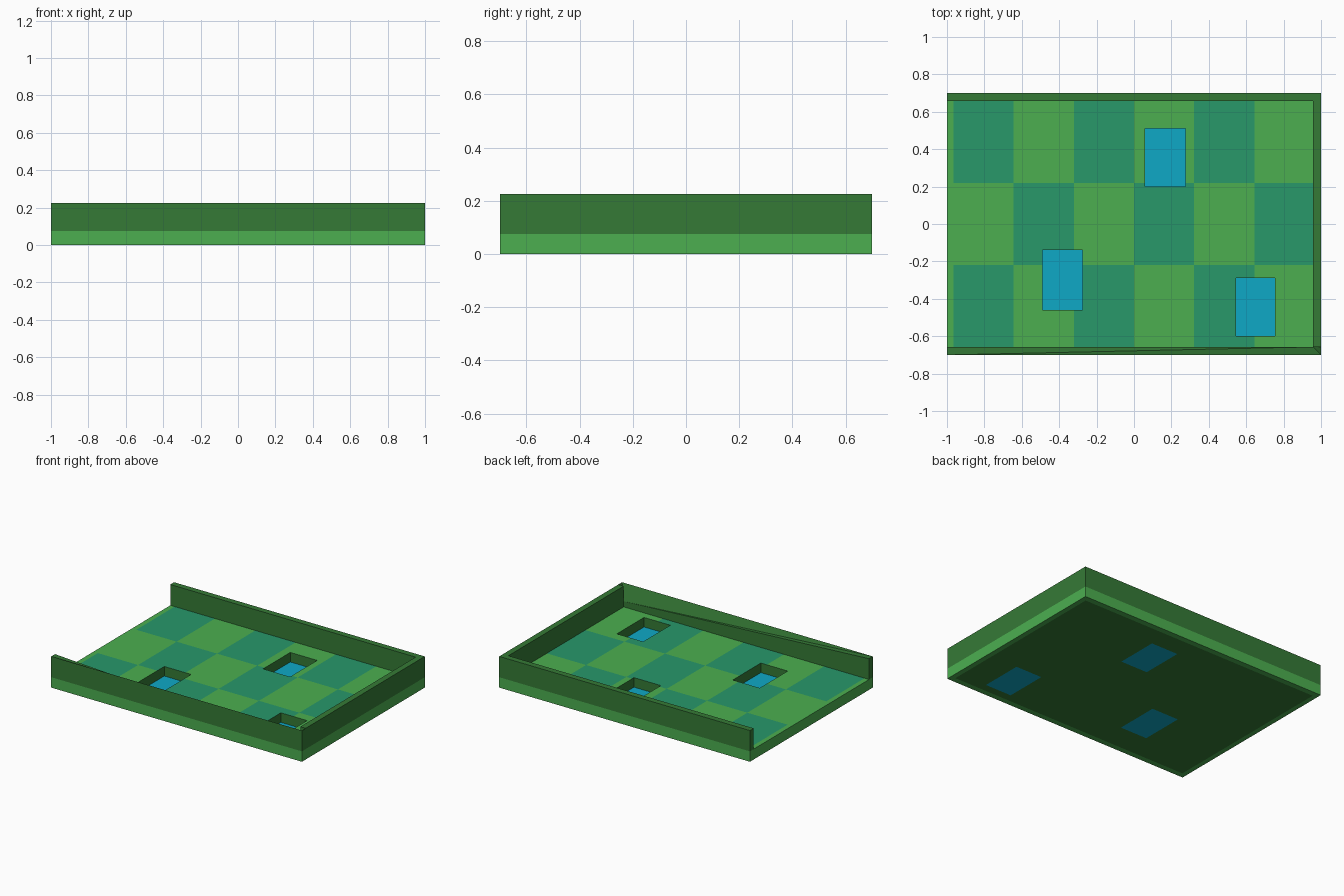
import bpy, bmesh

if "Cube" in bpy.data.objects:
    bpy.data.objects.remove(bpy.data.objects["Cube"])


def material(name, hex_code):
    rgb = [int(hex_code[i:i + 2], 16) / 255 for i in (0, 2, 4)]
    lin = [c / 12.92 if c <= 0.04045 else ((c + 0.055) / 1.055) ** 2.4 for c in rgb]
    m = bpy.data.materials.new(name)
    m.diffuse_color = (*lin, 1)
    m.use_nodes = True
    m.node_tree.nodes["Principled BSDF"].inputs["Base Color"].default_value = m.diffuse_color
    return m


LIGHT = material("light_green", "4CAF50")
DARK = material("dark_green", "357A36")
TEAL = material("teal", "28986A")
BLUE = material("blue", "0FA9C6")


def finish(name, bm, mats):
    bmesh.ops.recalc_face_normals(bm, faces=bm.faces)
    me = bpy.data.meshes.new(name)
    bm.to_mesh(me)
    bm.free()
    for m in mats:
        me.materials.append(m)
    ob = bpy.data.objects.new(name, me)
    bpy.context.collection.objects.link(ob)
    return ob


def box(name, x0, x1, y0, y1, z0, z1, mat):
    bm = bmesh.new()
    bmesh.ops.create_cube(bm, size=1)
    for v in bm.verts:
        v.co.x = x1 if v.co.x > 0 else x0
        v.co.y = y1 if v.co.y > 0 else y0
        v.co.z = z1 if v.co.z > 0 else z0
    return finish(name, bm, [mat])


W, D, H, TOP = 1.0, 0.7, 0.075, 0.225   # outer half sizes, floor and wall heights
IX, IY = 0.965, 0.66                    # inner panel half sizes
T = 0.043                               # wall thickness
HOLES = [(0.06, 0.275, 0.20, 0.51), (-0.49, -0.275, -0.46, -0.14),
         (0.545, 0.755, -0.60, -0.29)]

# base rim: a flat ring around the panel
bm = bmesh.new()
ring = []
for w, d in ((W, D), (IX, IY)):
    for z in (0, H):
        ring.append([bm.verts.new((sx * w, sy * d, z))
                     for sx, sy in ((-1, -1), (1, -1), (1, 1), (-1, 1))])
for a, b in ((0, 1), (1, 3), (3, 2), (2, 0)):
    for i in range(4):
        j = (i + 1) % 4
        bm.faces.new((ring[a][i], ring[a][j], ring[b][j], ring[b][i]))
finish("base_rim", bm, [LIGHT])

# chequered panel with rectangular pits, extruded from a grid of cells
tile_w, tile_d = 2 * IX / 6, 2 * IY / 3
xs = sorted({-IX + i * tile_w for i in range(7)} | {x for h in HOLES for x in h[:2]})
ys = sorted({-IY + i * tile_d for i in range(4)} | {y for h in HOLES for y in h[2:]})
bm = bmesh.new()
tops = {}
for x0, x1 in zip(xs, xs[1:]):
    for y0, y1 in zip(ys, ys[1:]):
        cx, cy = (x0 + x1) / 2, (y0 + y1) / 2
        if any(h[0] < cx < h[1] and h[2] < cy < h[3] for h in HOLES):
            continue
        f = bm.faces.new([bm.verts.new((x, y, H)) for x, y in
                          ((x0, y0), (x1, y0), (x1, y1), (x0, y1))])
        even = (int((cx + IX) / tile_w) + int((cy + IY) / tile_d)) % 2 == 0
        f.material_index = 1 if even else 2
bmesh.ops.remove_doubles(bm, verts=bm.verts, dist=1e-5)
bottom = bmesh.ops.duplicate(bm, geom=bm.verts[:] + bm.edges[:] + bm.faces[:])
rim = [e for e in bm.edges if e.is_boundary]
for g in bottom["geom"]:
    if isinstance(g, bmesh.types.BMVert):
        g.co.z = 0
    elif isinstance(g, bmesh.types.BMFace):
        g.material_index = 0
bmesh.ops.bridge_loops(bm, edges=[]) if not rim else None
low = {(round(v.co.x, 4), round(v.co.y, 4)): v for v in bm.verts if v.co.z < H / 2}
for e in rim:
    a, b = e.verts
    if a.co.z > H / 2:
        c, d = (low[(round(v.co.x, 4), round(v.co.y, 4))] for v in (b, a))
        bm.faces.new((a, b, c, d)).material_index = 0
finish("chequered_panel", bm, [DARK, TEAL, LIGHT])

# blue pit floors
for i, h in enumerate(HOLES):
    box(f"pit_floor_{i + 1}", *h, 0, 0.006, BLUE)

# back and right walls
box("back_wall", -W, W, D - T, D, H, TOP, DARK)
box("right_wall", W - T, W, -D + T, D - T, H, TOP, DARK)

# front wall: its top twists down at the inner right corner
bm = bmesh.new()
plan = [(-W, -D, TOP), (W, -D, TOP), (W, -D + T, TOP), (W - T, -D + T, 0.115), (-W, -D + T, TOP)]
up = [bm.verts.new(p) for p in plan]
dn = [bm.verts.new((x, y, H)) for x, y, z in plan]
for i in range(5):
    j = (i + 1) % 5
    bm.faces.new((dn[i], dn[j], up[j], up[i]))
for t in ((0, 1, 3), (1, 2, 3), (0, 3, 4)):
    bm.faces.new([up[i] for i in t])
bm.faces.new(dn[::-1])
finish("front_wall", bm, [DARK])
